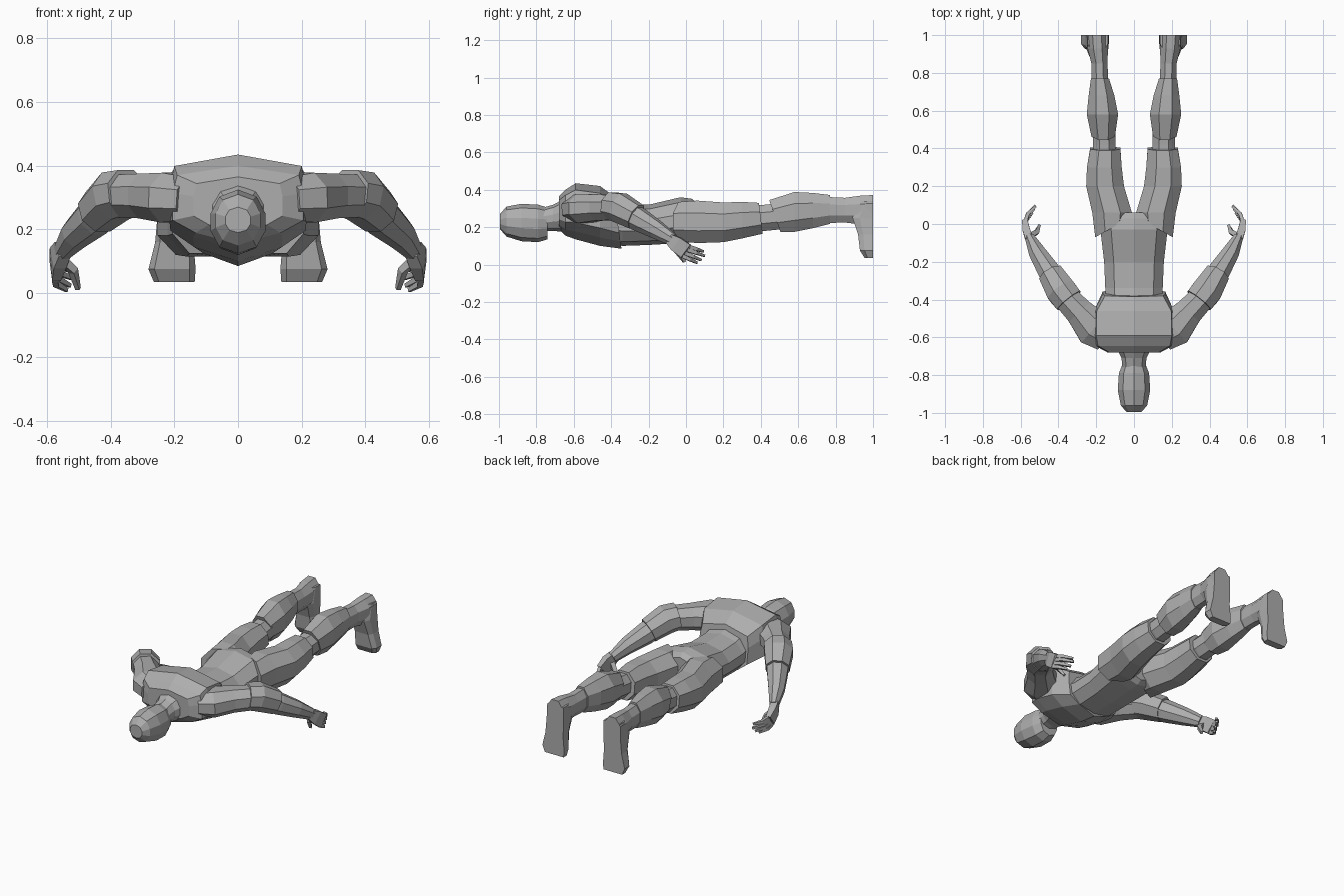
import bpy, bmesh
from mathutils import Vector as V

clay = bpy.data.materials.new("plain_grey")
clay.diffuse_color = (0.42, 0.42, 0.42, 1)

# Unit cross-sections (width, height)
ROUND = [(0, 1), (.68, .78), (1, .25), (1, -.3), (.68, -.8), (0, -1),
         (-.68, -.8), (-1, -.3), (-1, .25), (-.68, .78)]
CHEST = [(0, 1), (.93, .76), (1, .3), (1, -.4), (.65, -.72), (0, -1),
         (-.65, -.72), (-1, -.4), (-1, .3), (-.93, .76)]
LIMB = [(.42, 1), (1, .42), (1, -.42), (.42, -1),
        (-.42, -1), (-1, -.42), (-1, .42), (-.42, 1)]
BOX = [(1, 1), (1, -1), (-1, -1), (-1, 1)]


def build(name, tubes, profile, mirror=False):
    """Skin each list of rings (centre, side vector, up vector) into a closed tube."""
    bm = bmesh.new()
    n = len(profile)
    for rings in tubes:
        loops = [[bm.verts.new(c + a * u + b * v) for u, v in profile] for c, a, b in rings]
        for p, q in zip(loops, loops[1:]):
            for i in range(n):
                bm.faces.new((p[i], p[(i + 1) % n], q[(i + 1) % n], q[i]))
        bm.faces.new(loops[0])
        bm.faces.new(loops[-1][::-1])
    bmesh.ops.recalc_face_normals(bm, faces=bm.faces)
    me = bpy.data.meshes.new(name)
    bm.to_mesh(me)
    bm.free()
    me.materials.append(clay)
    ob = bpy.data.objects.new(name, me)
    bpy.context.collection.objects.link(ob)
    if mirror:
        m = ob.modifiers.new("mirror", 'MIRROR')
        m.use_mirror_merge = False
    return ob


def along_y(rows):
    """Rows: y, x centre, half width, low z, high z, optional lean and skew in y."""
    out = []
    for y, x, w, lo, hi, *s in rows:
        lean, skew = (s + [0, 0])[:2]
        out.append((V((x, y, (lo + hi) / 2)), V((w, skew, 0)), V((0, lean, (hi - lo) / 2))))
    return out


def along_path(rows):
    """Rows: x, y, z, half width, half height; rings stand across the path."""
    pts = [V(r[:3]) for r in rows]
    out = []
    for i, r in enumerate(rows):
        t = (pts[min(i + 1, len(pts) - 1)] - pts[max(i - 1, 0)]).normalized()
        side = t.cross(V((0, 0, 1))).normalized()
        out.append((pts[i], side * r[3], side.cross(t) * r[4]))
    return out


# Head, face down, and neck
build("head", [along_y([(-.995, 0, .04, .19, .27), (-.96, 0, .07, .15, .31),
                        (-.88, 0, .086, .125, .325), (-.79, 0, .08, .12, .32),
                        (-.74, 0, .06, .135, .305)])], ROUND)
build("neck", [along_y([(-.78, 0, .06, .18, .30), (-.71, 0, .066, .18, .32),
                        (-.60, 0, .12, .17, .38)])], ROUND)

# Jacket shell, then waist and pelvis
build("jacket", [along_y([(-.68, 0, .14, .19, .365), (-.645, 0, .205, .155, .40),
                          (-.59, 0, .215, .135, .435), (-.46, 0, .212, .10, .42),
                          (-.365, 0, .165, .085, .365, -.02)])], CHEST)
build("waist", [along_y([(-.45, 0, .15, .12, .35), (-.34, 0, .152, .10, .325),
                         (-.2, 0, .158, .105, .32), (-.03, 0, .178, .115, .36),
                         (.03, 0, .16, .12, .352), (.06, 0, .10, .14, .33)])], ROUND)

# Legs
build("thigh", [along_y([(-.02, .115, .09, .125, .335, 0, -.05),
                         (.06, .116, .105, .115, .342), (.2, .153, .10, .12, .332),
                         (.3, .157, .092, .14, .335), (.4, .152, .08, .165, .33, -.01)])],
      LIMB, True)
build("knee", [along_y([(.35, .155, .06, .185, .315), (.42, .157, .06, .18, .32),
                        (.52, .16, .06, .19, .33)])], LIMB, True)
build("shin_guard", [along_y([(.475, .163, .062, .175, .345, -.03),
                              (.58, .167, .083, .175, .388), (.68, .172, .068, .195, .383),
                              (.77, .18, .048, .218, .372)])], LIMB, True)
build("ankle", [along_y([(.74, .18, .044, .222, .362), (.85, .183, .043, .225, .357),
                         (.93, .192, .054, .215, .368), (1, .196, .055, .22, .372)])],
      LIMB, True)

# Foot with a flat sole facing backward, toes downward
foot = [(.34, .192, .054, .93), (.25, .194, .058, .89), (.16, .2, .06, .92),
        (.075, .207, .074, .93), (.035, .2, .064, .955)]
build("foot", [[(V((x, (y + 1) / 2, z)), V((w, 0, 0)), V((0, (1 - y) / 2, 0)))
                for z, x, w, y in foot]],
      [(.75, -1), (1, -.3), (1, 1), (-1, 1), (-1, -.3), (-.75, -1)], True)

# Arms
build("upper_arm", [along_path([(.15, -.585, .295, .09, .07), (.215, -.55, .30, .10, .078),
                                (.29, -.465, .305, .075, .07),
                                (.38, -.37, .305, .066, .066)])], LIMB, True)
build("elbow_guard", [along_path([(.345, -.405, .315, .078, .072),
                                  (.385, -.355, .305, .08, .078),
                                  (.44, -.265, .255, .066, .068)])], LIMB, True)
build("forearm", [along_path([(.39, -.345, .295, .06, .06), (.45, -.25, .24, .058, .06),
                              (.51, -.155, .185, .045, .047),
                              (.552, -.07, .132, .025, .032)])], LIMB, True)

# Hand: palm, four curled fingers and a thumb
palm = along_path([(.55, -.085, .138, .02, .028), (.565, -.05, .11, .02, .04),
                   (.574, .0, .072, .014, .042)])
digits = [palm]
for k, tip in [(.031, (.522, .092, .07)), (.011, (.522, .098, .047)),
               (-.01, (.528, .08, .024)), (-.031, (.538, .058, .01))]:
    root = V((.574, 0, .07)) + k * V((0, .6, .8))
    mid = root.lerp(V(tip), .5) + V((.014, 0, 0))
    digits.append(along_path([(*root, .01, .01), (*mid, .009, .009), (*tip, .006, .006)]))
digits.append(along_path([(.56, -.065, .112, .014, .014), (.517, -.045, .07, .012, .012),
                          (.502, -.008, .014, .007, .007)]))
build("hand", digits, BOX, True)
